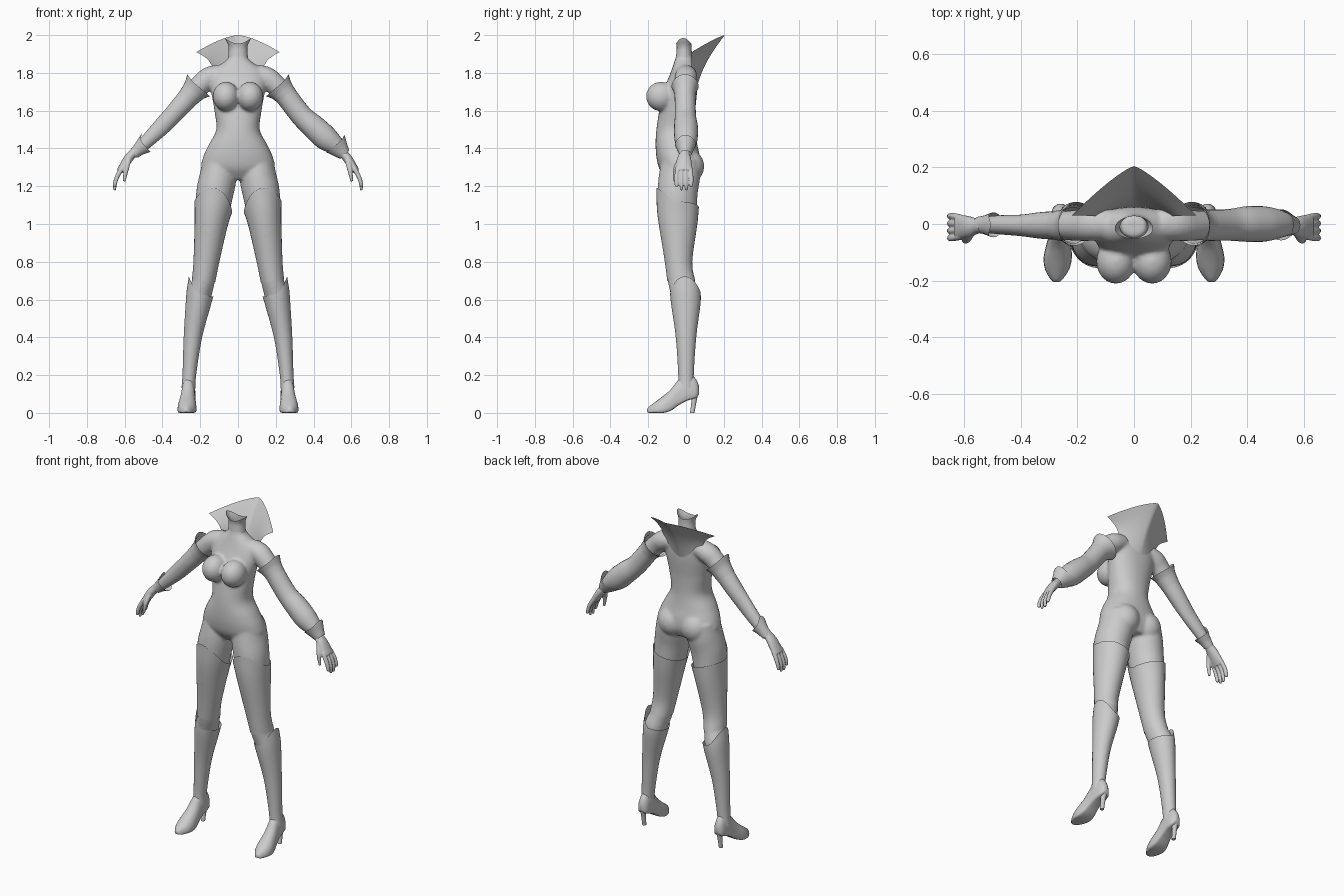
import bpy, bmesh, math
from mathutils import Vector

grey = bpy.data.materials.new("light_grey")
grey.diffuse_color = (0.6, 0.6, 0.6, 1)
Y = Vector((0, 1, 0))


def spline(rows, n=5):
    """Smooth the station rows with a Catmull-Rom curve."""
    out = []
    for i in range(len(rows) - 1):
        p0, p1, p2 = rows[max(i - 1, 0)], rows[i], rows[i + 1]
        p3 = rows[min(i + 2, len(rows) - 1)]
        for k in range(n):
            t = k / n
            out.append([0.5 * (2 * b + (c - a) * t + (2 * a - 5 * b + 4 * c - d) * t * t
                               + (3 * b - a - 3 * c + d) * t ** 3)
                        for a, b, c, d in zip(p0, p1, p2, p3)])
    return out + [list(rows[-1])]


def tube(rows, s=1, seg=24, p=2.0, rim=None, n=5):
    """Rings around a path of (x, y, z, half width, half depth); rim lifts the first edge."""
    rows = spline(rows, n)
    rings = []
    for i, (x, y, z, a, b) in enumerate(rows):
        t = (Vector(rows[min(i + 1, len(rows) - 1)][:3]) - Vector(rows[max(i - 1, 0)][:3])).normalized()
        side = t.cross(Y).normalized()
        ring = []
        for k in range(seg):
            th = 2 * math.pi * k / seg
            c, d = [math.copysign(abs(v) ** (2 / p), v) for v in (math.cos(th), math.sin(th))]
            v = Vector((x, y, z)) + side * a * c + Y * b * d
            if rim:
                v -= t * rim(math.cos(th), math.sin(th)) * (1 - i / (len(rows) - 1)) ** 2
            v.x *= s
            ring.append(v)
        rings.append(ring)
    return rings


def ball(x, y, z, rx, ry, rz, s=1):
    rows = []
    for k in range(13):
        th = math.pi * (0.03 + 0.94 * k / 12)
        rows.append((x, y, z + rz * math.cos(th), rx * math.sin(th), ry * math.sin(th)))
    return tube(rows, s, n=1)


def make(name, parts, cap=True, closed=True, voxel=0, smooth=4):
    """One object from several sets of rings, blended together if voxel is set."""
    bm = bmesh.new()
    for rings in parts:
        vs = [[bm.verts.new(v) for v in r] for r in rings]
        m = len(vs[0])
        for r, q in zip(vs, vs[1:]):
            for k in range(m if closed else m - 1):
                bm.faces.new((r[k], r[(k + 1) % m], q[(k + 1) % m], q[k]))
        if cap:
            bm.faces.new(vs[0][::-1])
            bm.faces.new(vs[-1])
    bmesh.ops.recalc_face_normals(bm, faces=bm.faces)
    me = bpy.data.meshes.new(name)
    bm.to_mesh(me)
    bm.free()
    me.materials.append(grey)
    ob = bpy.data.objects.new(name, me)
    bpy.context.collection.objects.link(ob)
    bpy.ops.object.select_all(action='DESELECT')
    bpy.context.view_layer.objects.active = ob
    ob.select_set(True)
    bpy.ops.object.shade_smooth_by_angle(angle=math.radians(50))
    if voxel:
        r = ob.modifiers.new("blend", 'REMESH')
        r.mode, r.voxel_size, r.use_smooth_shade = 'VOXEL', voxel, True
        sm = ob.modifiers.new("soften", 'SMOOTH')
        sm.factor, sm.iterations = 0.5, smooth
    return ob


# Torso stations: height, front, back, half width
torso = [(1.92, -.047, .03, .047), (1.88, -.055, .035, .052), (1.85, -.065, .045, .085),
         (1.82, -.075, .055, .125), (1.78, -.09, .06, .15), (1.72, -.115, .06, .146),
         (1.66, -.13, .055, .135), (1.6, -.142, .05, .125), (1.5, -.157, .05, .115),
         (1.42, -.161, .06, .155), (1.35, -.156, .075, .186), (1.29, -.14, .075, .19),
         (1.235, -.10, .05, .11)]
body = [tube([(0, (f + b) / 2, z, w, (b - f) / 2) for z, f, b, w in torso], seg=40, p=2.2)]

leg = [(.10, -.03, 1.34, .085, .10), (.106, -.035, 1.25, .098, .11), (.125, -.045, 1.15, .098, .106),
       (.143, -.045, 1.0, .083, .10), (.168, -.04, .8, .066, .07), (.182, -.025, .7, .06, .072),
       (.21, -.003, .6, .063, .074), (.24, 0, .4, .045, .05), (.258, 0, .2, .033, .038),
       (.262, 0, .12, .034, .038)]
shoulder = [(.09, 0, 1.795, .05, .055), (.15, 0, 1.775, .058, .06), (.2, -.005, 1.735, .056, .055),
            (.27, -.005, 1.66, .052, .05)]
for s in (1, -1):
    body += [tube(leg, s), tube(shoulder, s),
             ball(.064, -.132, 1.675, .07, .08, .078, s),   # bust
             ball(.078, .012, 1.305, .085, .085, .09, s)]   # seat
make("body", body, voxel=.008, smooth=8)

# Open neck with raised sides
make("neck_rim", [tube([(0, -.012, 1.955, .068, .04), (0, -.01, 1.93, .05, .039),
                        (0, -.01, 1.88, .053, .044)], rim=lambda c, d: .03 * c * c)], cap=False)

# High pointed collar rising from the back
collar = []
for j in range(13):
    v, row = j / 12, []
    for i in range(33):
        u = i / 16 - 1
        k = abs(u)
        low = Vector((.135 * u, .058 - .03 * u * u, 1.73 + .10 * u * u))
        top = Vector((.22 * u, .205 - .175 * k ** 1.25, 2.0 - .09 * k ** 1.5))
        pt = low.lerp(top, v)
        pt.y -= .018 * math.sin(math.pi * v) * (1 - k * k)
        pt.x *= 1 - .10 * math.sin(math.pi * v)
        row.append(pt)
    collar.append(row)
make("collar", [collar], cap=False, closed=False)

# Slim sleeve on one arm, full sleeve on the other
slim = [(.215, -.005, 1.725, .07, .065), (.25, -.005, 1.685, .058, .053), (.33, -.005, 1.595, .05, .047),
        (.40, -.005, 1.52, .046, .038), (.47, -.003, 1.45, .038, .034), (.53, -.003, 1.39, .028, .028),
        (.555, -.005, 1.37, .024, .026)]
full = [(.215, -.005, 1.725, .07, .065), (.25, -.005, 1.685, .059, .056), (.335, -.003, 1.575, .058, .056),
        (.40, 0, 1.515, .064, .063), (.465, 0, 1.455, .065, .062), (.52, 0, 1.412, .048, .048),
        (.555, -.005, 1.375, .03, .032)]
slim_cuff = [(.498, -.003, 1.42, .052, .044), (.525, -.003, 1.395, .036, .034), (.55, -.003, 1.37, .027, .029)]
full_cuff = [(.52, -.003, 1.42, .066, .055), (.54, -.003, 1.395, .05, .043), (.565, -.004, 1.367, .032, .031)]


def spike(h):
    return lambda c, d: h * max(0, c) ** 3


for s, side, sleeve, cuff, h in ((-1, "right", slim, slim_cuff, .035), (1, "left", full, full_cuff, .015)):
    make(side + "_sleeve", [tube(sleeve, s, rim=None)], cap=False)
    make(side + "_upper_cuff", [tube([(.212, -.005, 1.73, .083, .072), (.235, -.005, 1.703, .065, .06),
                                      (.27, -.005, 1.662, .055, .053)], s, rim=spike(.012))], cap=False)
    make(side + "_wrist_cuff", [tube(cuff, s, rim=spike(h))], cap=False)

    # Hand with four fingers and a thumb
    hand = [tube([(.535, -.006, 1.40, .023, .025), (.555, -.008, 1.375, .023, .027),
                  (.585, -.01, 1.34, .024, .038), (.625, -.01, 1.28, .018, .045)], s),
            tube([(.575, -.03, 1.35, .014, .014), (.592, -.055, 1.29, .014, .013),
                  (.602, -.06, 1.225, .007, .007)], s, seg=12)]
    for i in range(4):
        y = -.05 + .026 * i
        tip = 1.178 + (.02 if i in (0, 3) else 0)
        hand.append(tube([(.612, y * .85 - .002, 1.30, .013, .012), (.640, y, 1.25, .012, .0115),
                          (.652, y, 1.21, .0105, .0105), (.652, y, tip, .007, .007)], s, seg=12))
    make(side + "_hand", hand, voxel=.004, smooth=3)

    # Stocking with a raised front edge
    make(side + "_stocking", [tube([(.131, -.045, 1.09, .103, .113), (.143, -.045, 1.0, .088, .105),
                                    (.168, -.04, .8, .068, .073), (.182, -.025, .7, .062, .074)], s, seg=32,
                                   rim=lambda c, d: .10 * max(0, -d) ** 1.5 + .015 * c)], cap=False)
    # Boot shaft with an outer point below the knee
    make(side + "_boot", [tube([(.203, -.003, .63, .074, .081), (.214, -.001, .57, .068, .077),
                                (.24, 0, .4, .049, .054), (.258, 0, .2, .036, .041),
                                (.262, 0, .13, .037, .045)], s, seg=32,
                               rim=lambda c, d: .08 * max(0, c) ** 1.5)], cap=False)
    # Shoe: y, centre x, bottom, top, half width
    shoe = spline([(.07, .26, .10, .14, .012), (.055, .26, .082, .175, .028), (.03, .26, .072, .2, .034),
                   (0, .262, .062, .205, .036), (-.04, .264, .04, .175, .038), (-.08, .267, .012, .125, .045),
                   (-.12, .27, 0, .09, .05), (-.16, .272, 0, .06, .043), (-.195, .274, 0, .034, .022),
                   (-.206, .274, .004, .02, .008)], 3)
    rings = []
    for y, x, lo, hi, w in shoe:
        ring = []
        for k in range(20):
            a = 2 * math.pi * k / 20
            c, d = math.cos(a), math.sin(a)
            flat = 1 if d > 0 else .3        # flat sole, rounded upper
            wide = math.copysign(abs(c) ** (.9 if d > 0 else .5), c)
            base = lo + (hi - lo) * .25
            z = base + d * (hi - base) if d > 0 else base - abs(d) ** flat * (base - lo)
            ring.append((s * (x + w * wide), y, z))
        rings.append(ring)
    make(side + "_shoe", [rings])
    make(side + "_heel", [tube([(.26, .048, .12, .022, .022), (.261, .042, .06, .014, .014),
                                (.262, .033, 0, .012, .012)], s, seg=14)])
